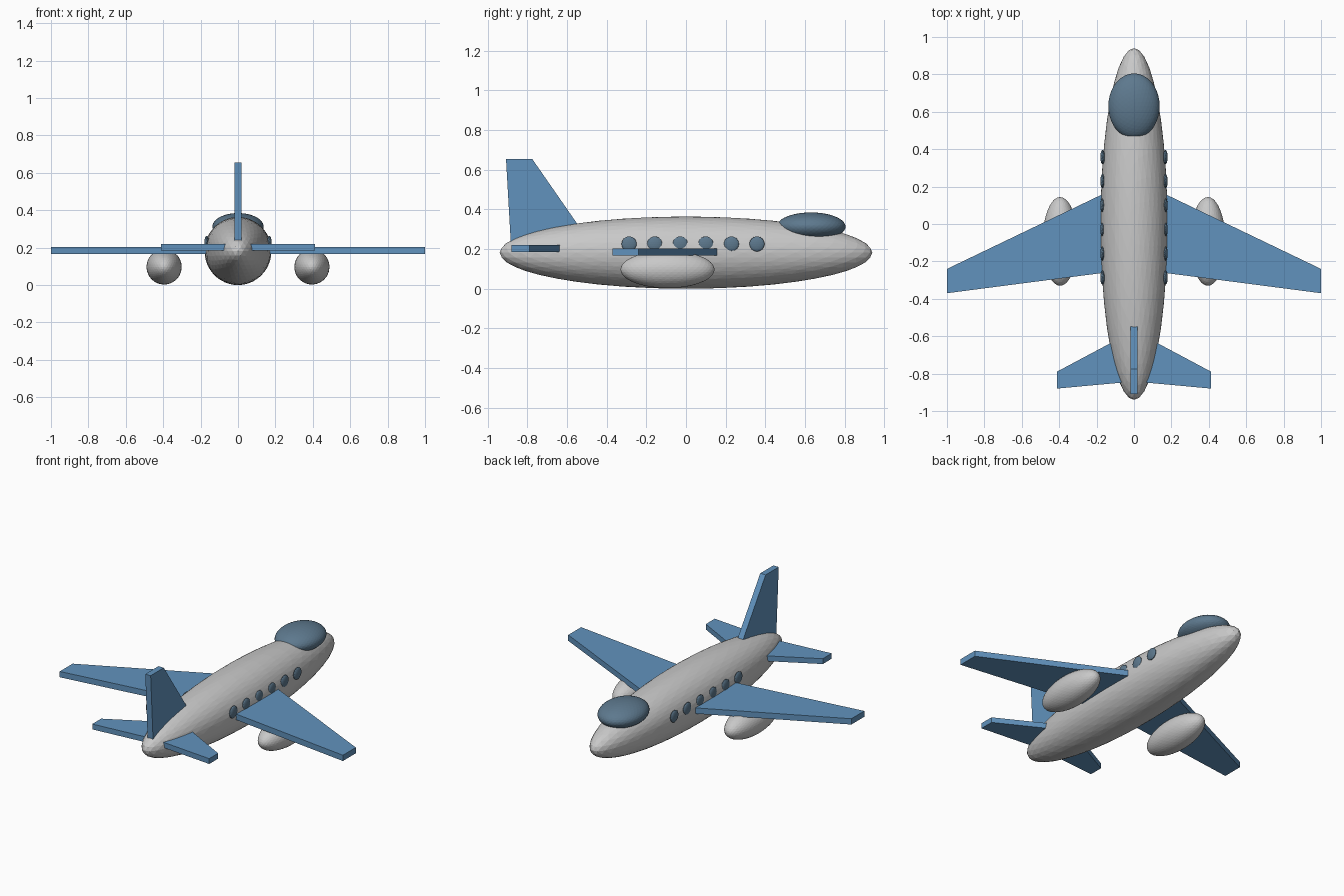
import bpy
import bmesh
from mathutils import Matrix

cube = bpy.data.objects.get("Cube")
if cube:
    bpy.data.objects.remove(cube, do_unlink=True)


def material(name, colour):
    mat = bpy.data.materials.new(name)
    mat.use_nodes = True
    mat.diffuse_color = (*colour, 1)
    bsdf = next(n for n in mat.node_tree.nodes if n.type == "BSDF_PRINCIPLED")
    bsdf.inputs["Base Color"].default_value = (*colour, 1)
    return mat


GREY = material("light grey", (0.58, 0.58, 0.58))
BLUE = material("wing blue", (0.12, 0.29, 0.51))
GLASS = material("dark glass", (0.11, 0.19, 0.27))


def finish(name, bm, mat):
    bmesh.ops.recalc_face_normals(bm, faces=bm.faces)
    mesh = bpy.data.meshes.new(name)
    bm.to_mesh(mesh)
    bm.free()
    mesh.materials.append(mat)
    obj = bpy.data.objects.new(name, mesh)
    bpy.context.collection.objects.link(obj)
    return obj


def ellipsoid(name, centre, radii, mat, detail=4):
    bm = bmesh.new()
    bmesh.ops.create_icosphere(bm, subdivisions=detail, radius=1)
    bm.transform(Matrix.Translation(centre) @ Matrix.Diagonal((*radii, 1)))
    return finish(name, bm, mat)


def plate(name, outline, offset, mat):
    """Extrude a closed outline by an offset vector."""
    bm = bmesh.new()
    face = bm.faces.new([bm.verts.new(p) for p in outline])
    top = bmesh.ops.extrude_face_region(bm, geom=[face])["geom"]
    bmesh.ops.translate(bm, vec=offset,
                        verts=[v for v in top if isinstance(v, bmesh.types.BMVert)])
    return finish(name, bm, mat)


# Fuselage and cockpit canopy
ellipsoid("fuselage", (0, 0, 0.182), (0.179, 0.94, 0.182), GREY)
ellipsoid("canopy", (0, 0.631, 0.313), (0.137, 0.174, 0.072), GLASS)

# Planforms of the right-hand half, root to tip, mirrored by side
WING = [(0, 0.24), (1, -0.24), (1, -0.37), (0, -0.24)]
TAILPLANE = [(0, -0.57), (0.413, -0.79), (0.413, -0.88), (0, -0.842)]

for side, label in ((1, "left"), (-1, "right")):
    plate(label + "_wing", [(side * x, y, 0.167) for x, y in WING], (0, 0, 0.037), BLUE)
    plate(label + "_tailplane", [(side * x, y, 0.186) for x, y in TAILPLANE],
          (0, 0, 0.034), BLUE)
    ellipsoid(label + "_engine", (side * 0.395, -0.093, 0.097),
              (0.094, 0.237, 0.094), GREY)
    # Row of cabin windows
    for i in range(6):
        ellipsoid(f"{label}_window_{i + 1}", (side * 0.168, -0.287 + 0.129 * i, 0.226),
                  (0.012, 0.038, 0.038), GLASS, 3)

# Upright tail fin
FIN = [(-0.908, 0.655), (-0.776, 0.655), (-0.46, 0.2), (-0.882, 0.2)]
plate("tail_fin", [(-0.019, y, z) for y, z in FIN], (0.038, 0, 0), BLUE)
